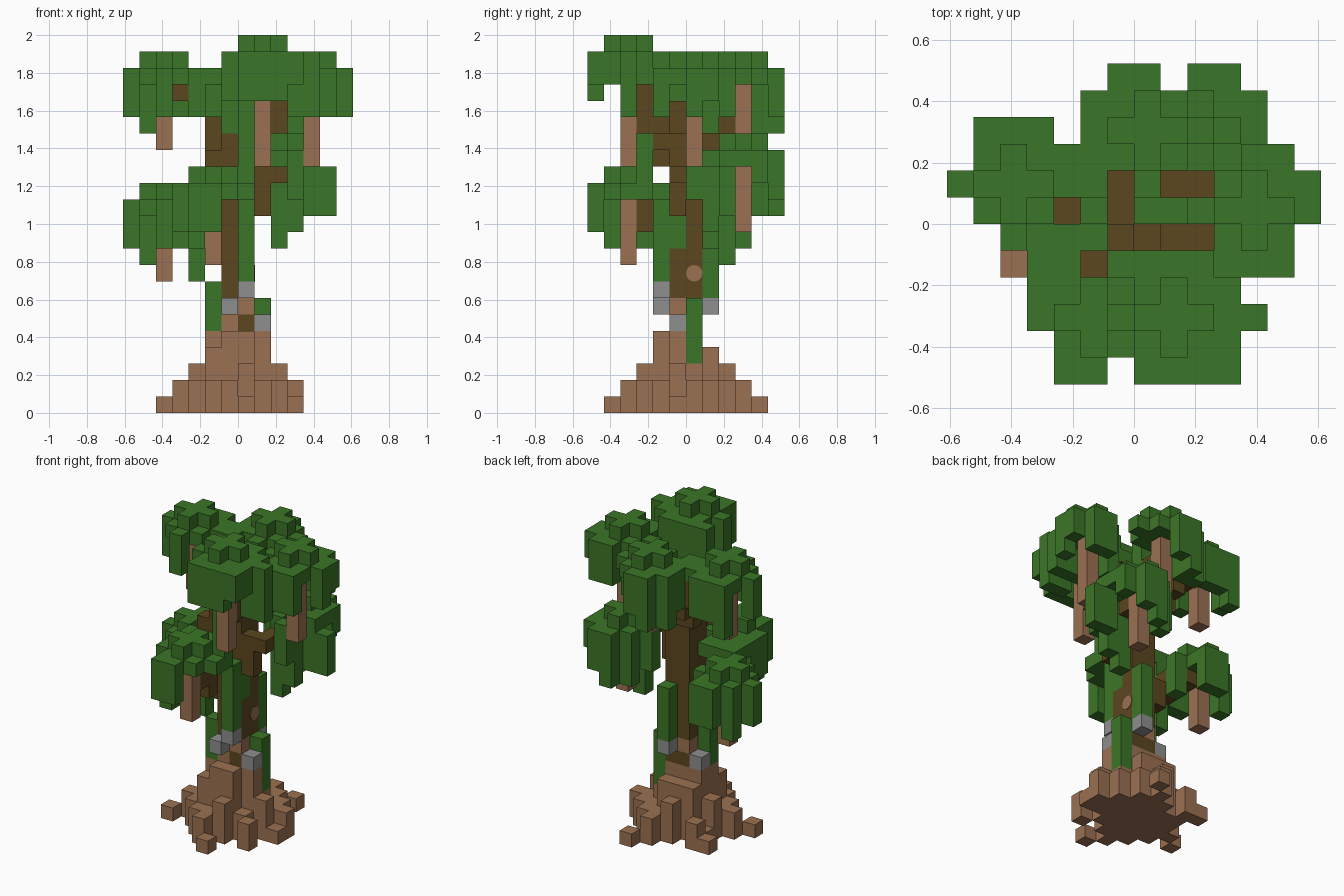
import bpy
import bmesh
import math
from mathutils import Vector

cube = bpy.data.objects.get("Cube")
if cube:
    bpy.data.objects.remove(cube, do_unlink=True)

U = 2 / 23          # edge of one block
used = set()        # blocks already taken by a part


def material(name, r, g, b):
    m = bpy.data.materials.new(name)
    m.use_nodes = True
    m.diffuse_color = (r, g, b, 1)
    bsdf = m.node_tree.nodes["Principled BSDF"]
    bsdf.inputs["Base Color"].default_value = (r, g, b, 1)
    bsdf.inputs["Roughness"].default_value = 0.9
    return m


LEAF = material("leaf green", 0.044, 0.18, 0.021)
BARK = material("light bark", 0.33, 0.165, 0.085)
DARK = material("dark bark", 0.105, 0.063, 0.014)
STONE = material("fungus grey", 0.275, 0.275, 0.275)


def finish(name, bm, mat):
    me = bpy.data.meshes.new(name)
    bm.to_mesh(me)
    bm.free()
    me.materials.append(mat)
    ob = bpy.data.objects.new(name, me)
    bpy.context.collection.objects.link(ob)
    return ob


def blocks(name, cells, mat):
    """Outer skin of a set of unit blocks, leaving out taken ones."""
    cells = set(cells) - used
    used.update(cells)
    bm = bmesh.new()
    for c in cells:
        centre = Vector(c) + Vector((0.5, 0.5, 0.5))
        for axis in range(3):
            for sign in (-1, 1):
                n = Vector((0, 0, 0))
                n[axis] = sign
                if tuple(int(v) for v in Vector(c) + n) in cells:
                    continue
                a = Vector((0, 0, 0))
                a[(axis + 1) % 3] = 0.5
                b = n.cross(a)
                mid = centre + n * 0.5
                bm.faces.new([bm.verts.new((mid + a * s + b * t) * U)
                              for s, t in ((1, 1), (-1, 1), (-1, -1), (1, -1))])
    bmesh.ops.remove_doubles(bm, verts=bm.verts, dist=U / 100)
    return finish(name, bm, mat)


def column(x, y, low, high):
    return {(x, y, z) for z in range(low, high)}


def path(*points):
    """Stepped line of blocks that touch face to face."""
    cells = {points[0]}
    for start, end in zip(points, points[1:]):
        p = list(start)
        steps = max(abs(e - s) for s, e in zip(start, end))
        for i in range(1, steps + 1):
            for k in range(3):
                p[k] = round(start[k] + (end[k] - start[k]) * i / steps)
                cells.add(tuple(p))
    return cells


# Moss strips on the trunk
for side, strip in {"left": column(-2, -1, 5, 8), "front": column(0, -2, 8, 13),
                    "right": column(1, 0, 3, 7), "back": column(0, 1, 7, 11),
                    "corner": column(0, -1, 10, 13)}.items():
    blocks("moss_" + side, strip, LEAF)

# Spreading roots: tall at the trunk, thinning to a star with loose tips
roots = set()
for x in range(-4, 4):
    for y in range(-4, 4):
        d = math.hypot(x + 0.5, y + 0.5)
        odd = (x + y) % 2
        if d < 1.6:
            h = 4 if y == 1 else 5
        elif d < 2.2:
            h = 4 if x < 0 else 2
        elif d < 2.6:
            h = 2 + odd
        elif d < 3:
            h = 2 if odd else int(x < -2)
        else:
            h = 2 if odd and d < 3.6 else 0
        roots |= column(x, y, 0, h)
for x, y in ((-5, -2), (0, -5), (3, -1), (1, 4), (-4, 2)):
    roots.add((x, y, 0))
blocks("roots", roots, BARK)

# Lower trunk: light patches left in the dark bark
blocks("trunk_patches", {(-1, -1, 5), (0, -1, 6), (-1, 0, 6)}, BARK)

# Crowns: centre, top, stem length, drop of the right arm, extra leaf offsets
crowns = {
    "left_high": (-5, 1, 22, 6, 4, ((-1, 2), (1, 2), (2, 1))),
    "front_high": (1, -4, 23, 8, 5, ((-1, -2), (1, -2), (2, -2), (2, -1), (2, 1),
                                     (3, 0), (1, 2), (-1, 2), (-1, 1), (-2, 2))),
    "back_high": (0, 3, 22, 6, 2, ((-1, 2), (-2, 1), (-1, 1), (-2, -1), (-2, -2))),
    "right_high": (4, 0, 22, 7, 4, ((2, 1), (1, 2), (1, -2), (-1, -2), (-1, 1))),
    "front_low": (-2, -4, 15, 6, 2, ((-1, -2), (-2, 1), (-1, -1))),
    "left_low": (-5, 1, 14, 6, 4, ((1, 2), (-1, 1), (1, -2))),
    "back_low": (2, 3, 17, 6, 2, ((1, 2), (2, 1), (2, -1), (-1, 1))),
}
for name, (cx, cy, top, length, right, extra) in crowns.items():
    blocks("stem_" + name, column(cx, cy, top - length, top - 2), BARK)

# Trunk and branches reaching for each stem
trunk = set()
for x in (-1, 0):
    for y in (-1, 0):
        trunk |= column(x, y, 5, 17)
trunk |= column(-1, -1, 17, 19) | column(-1, -2, 15, 17) | {(-2, -2, 15)}
blocks("trunk", trunk, DARK)
branches = {
    "left_high": path((-1, 1, 16), (-3, 2, 19), (-4, 1, 19)),
    "front_high": path((0, -2, 16), (1, -3, 19)),
    "back_high": path((0, 0, 16), (0, 2, 18)),
    "right_high": path((0, 1, 16), (1, 1, 17), (3, 0, 18)),
    "front_low": path((-1, -1, 10), (-2, -3, 12)),
    "back_low": path((1, -1, 12), (1, -1, 14), (2, -1, 14), (2, 2, 14)),
    "left_low": path((-1, 0, 9), (-3, 0, 11), (-4, 1, 11)),
}
for name, cells in branches.items():
    blocks("branch_" + name, cells, DARK)


def leaf_drop(dx, dy, right):
    """How far below the crown top the leaves at an offset hang."""
    if (dx, dy) == (2, 0):
        return right
    if dx == 2:
        return 3
    return 5 if dx == 3 or (dx < 0 < abs(dy) and dy > -2) else 4


# Leaves: a cross on top, a thin wider layer below, hanging strands at the rim
for name, (cx, cy, top, length, right, extra) in crowns.items():
    cells = set()
    for dx in (-1, 0, 1):
        for dy in (-1, 0, 1):
            cap = abs(dx) + abs(dy) < 2
            cells |= column(cx + dx, cy + dy, top - 2, top if cap else top - 1)
    for dx, dy in ((2, 0), (-2, 0), (0, 2), (0, -2)) + extra:
        cells |= column(cx + dx, cy + dy, top - leaf_drop(dx, dy, right), top - 1)
    blocks("leaves_" + name, cells, LEAF)

# Loose foliage over the trunk, between the lower crowns and at the back
blocks("leaves_over_trunk", {(x, 0, 19) for x in (-2, 0, 1)}
       | column(-2, 0, 18, 19) | column(-1, -2, 17, 20) | column(0, -3, 13, 20), LEAF)
bridge = {(x, y, 13) for x in range(-4, -1) for y in range(-3, 0)}
blocks("leaves_bridge", bridge | column(-3, -1, 8, 13), LEAF)
blocks("leaves_back_strands", column(5, 2, 12, 15) | column(4, 2, 12, 14)
       | column(3, 0, 13, 16) | column(2, 1, 10, 13) | column(3, 1, 11, 15)
       | column(2, 5, 12, 13), LEAF)

# Bracket fungus
blocks("fungus", {(0, -2, 7), (-1, -2, 6), (1, -1, 5), (0, 1, 6), (-2, 0, 5)}, STONE)

# Round knot on the side of the trunk
bm = bmesh.new()
bmesh.ops.create_cone(bm, cap_ends=True, segments=16, radius1=U / 2,
                      radius2=U / 2, depth=0.008)
knot = finish("knot", bm, BARK)
knot.rotation_euler.y = math.pi / 2
knot.location = (U, U / 2, U * 8.5)
